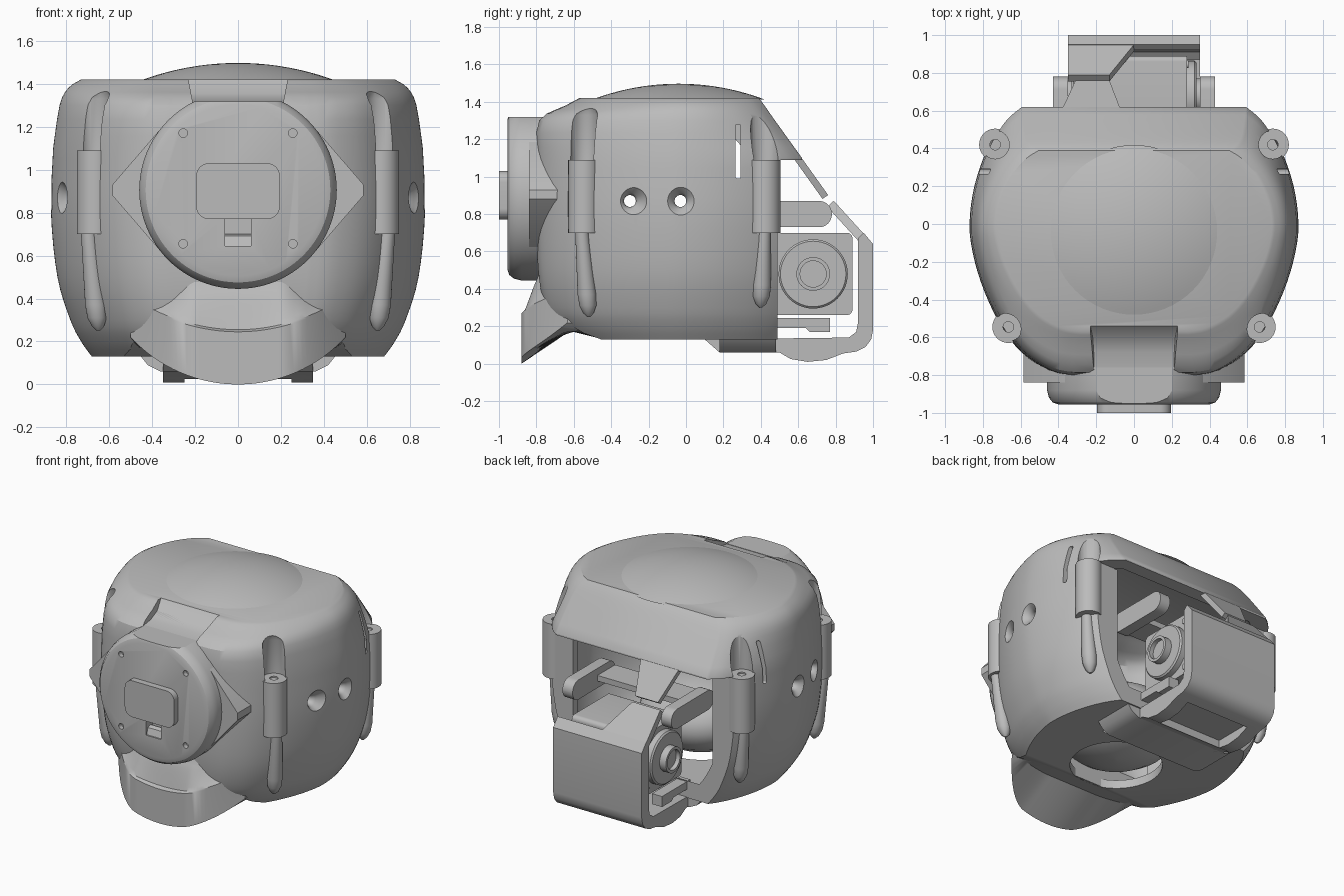
import bpy, bmesh, math
from mathutils import Vector

if "Cube" in bpy.data.objects:
    bpy.data.objects.remove(bpy.data.objects["Cube"], do_unlink=True)

grey = bpy.data.materials.new("plain_grey")
grey.use_nodes = True
grey.diffuse_color = (0.5, 0.5, 0.5, 1)
grey.node_tree.nodes["Principled BSDF"].inputs["Base Color"].default_value = (0.5, 0.5, 0.5, 1)


def select(ob):
    bpy.ops.object.select_all(action='DESELECT')
    ob.select_set(True)
    bpy.context.view_layer.objects.active = ob


def smooth(ob):
    select(ob)
    bpy.ops.object.shade_smooth_by_angle(angle=math.radians(32))


def loft(name, rings):
    """Skin closed rings and cap both ends."""
    bm = bmesh.new()
    rows = [[bm.verts.new(p) for p in ring] for ring in rings]
    n = len(rows[0])
    for a, b in zip(rows, rows[1:]):
        for i in range(n):
            j = (i + 1) % n
            bm.faces.new((a[i], a[j], b[j], b[i]))
    bm.faces.new(rows[0])
    bm.faces.new(rows[-1])
    bmesh.ops.recalc_face_normals(bm, faces=bm.faces)
    me = bpy.data.meshes.new(name)
    bm.to_mesh(me)
    bm.free()
    me.materials.append(grey)
    ob = bpy.data.objects.new(name, me)
    bpy.context.collection.objects.link(ob)
    smooth(ob)
    return ob


def place(axis, u, v, d):
    return {'x': (d, u, v), 'y': (u, d, v), 'z': (u, v, d)}[axis]


def prism(name, poly, axis, a, b):
    return loft(name, [[place(axis, u, v, d) for u, v in poly] for d in (a, b)])


def box(name, x, y, z):
    return prism(name, [(x[0], y[0]), (x[1], y[0]), (x[1], y[1]), (x[0], y[1])], 'z', *z)


def lathe(name, axis, centre, profile, n=48):
    """Rings of (radius, distance) about an axis."""
    u, v = centre
    turn = [2 * math.pi * i / n for i in range(n)]
    return loft(name, [[place(axis, u + r * math.cos(t), v + r * math.sin(t), d) for t in turn]
                       for r, d in profile])


def rounded(u0, u1, v0, v1, r, n=8):
    pts = []
    for k, (u, v) in enumerate([(u1 - r, v1 - r), (u0 + r, v1 - r), (u0 + r, v0 + r), (u1 - r, v0 + r)]):
        for i in range(n + 1):
            t = math.pi / 2 * (k + i / n)
            pts.append((u + r * math.cos(t), v + r * math.sin(t)))
    return pts


def cut(ob, *cutters):
    for c in cutters:
        c.hide_render = True
        m = ob.modifiers.new("cut", 'BOOLEAN')
        m.operation, m.solver, m.object = 'DIFFERENCE', 'EXACT', c
        select(ob)
        bpy.ops.object.modifier_apply(modifier=m.name)
        bpy.data.objects.remove(c, do_unlink=True)
    smooth(ob)


def spline(pts, steps):
    """Catmull-Rom through the points."""
    pts = [Vector(p) for p in pts]
    out = []
    for i in range(len(pts) - 1):
        p0, p1, p2, p3 = pts[max(i - 1, 0)], pts[i], pts[i + 1], pts[min(i + 2, len(pts) - 1)]
        for k in range(steps):
            t = k / steps
            out.append(p1 + 0.5 * t * (p2 - p0 + t * (2 * p0 - 5 * p1 + 4 * p2 - p3 + t * (3 * (p1 - p2) + p3 - p0))))
    return out + [pts[-1]]


# Hull: half plan outline, then (height, half width, front, back) levels
half = spline([(0.33, -0.8), (0.45, -0.775), (0.595, -0.68), (0.715, -0.52), (0.81, -0.31), (0.86, -0.12),
               (0.87, 0.02), (0.845, 0.2), (0.78, 0.39), (0.69, 0.54), (0.6, 0.62)], 4)
plan = list(half) + [Vector((-p.x, p.y)) for p in reversed(half)]
levels = spline([(0.13, 0.68, 0.63, 0.53), (0.2, 0.73, 0.7, 0.55), (0.3, 0.78, 0.755, 0.57), (0.5, 0.84, 0.79, 0.6),
                 (0.8, 0.87, 0.8, 0.62), (1.1, 0.86, 0.8, 0.62)], 4)
levels += spline([(1.1, 0.86, 0.8, 0.62), (1.3, 0.83, 0.785, 0.476), (1.38, 0.79, 0.645, 0.42),
                  (1.42, 0.73, 0.57, 0.39)], 3)[1:]


def hull(name, rows):
    return loft(name, [[(p.x * w / 0.87, p.y * (f / 0.8 if p.y < 0 else b / 0.62), z) for p in plan]
                       for z, w, f, b in rows])


body = hull("body_shell", levels)
cavity = hull("cavity", [(0.19 + (z - 0.13) * 0.88, w - 0.08, f - 0.14, b - 0.06) for z, w, f, b in levels])
brow = [(-0.53, 1.43), (-0.6, 1.355), (-0.68, 1.325), (-0.8, 1.31)]
cut(body, cavity,
    box("back_opening", (-0.9, 0.9), (0.49, 1), (0, 1.09)),
    prism("chin_undercut", [(-0.44, 0.125), (-0.55, 0.165), (-0.64, 0.22), (-0.9, 0.3), (-0.9, 0), (-0.44, 0)],
          'x', -0.9, 0.9),
    lathe("floor_opening", 'z', (0, -0.18), [(0.3, 0), (0.3, 0.3)]),
    loft("brow_recess", [[(x * (1 + (z - 1.31) * 0.9), y, z)
                          for y, z in brow + [(-1, 1.31), (-1, 1.5), (-0.53, 1.5)]] for x in (-0.21, 0.21)]))
prism("brow_recess_floor", brow[1:] + [(-0.78, 1.24), (-0.5, 1.24), (-0.5, 1.355)], 'x', -0.212, 0.212)

# Frame around the rear opening
rim = [(0.5, 0.135), (0.6, 0.3), (0.66, 0.5), (0.68, 0.8), (0.67, 1.09)]
frame = prism("rear_frame", rim + [(-x, z) for x, z in reversed(rim)], 'y', 0.44, 0.488)
cut(frame, prism("frame_opening", rounded(-0.55, 0.55, 0.18, 1.3, 0.16), 'y', 0.3, 0.7))

# Side eyelets, slots and the flutes over the posts
posts = [(0.665, -0.545, -0.52, 0.65, 0.25), (0.735, 0.42, 0.4, 0.705, 0.3)]
for s in (-1, 1):
    for y, x in ((-0.3, 0.815), (-0.03, 0.867)):
        cut(body, lathe("eyelet", 'x', (y, 0.87), [(0.03, s * (x - 0.25)), (0.032, s * (x - 0.05)),
                                                   (0.045, s * (x - 0.025)), (0.075, s * (x + 0.003)),
                                                   (0.1, s * (x + 0.04))], 32))
    cut(body, prism("slot", rounded(0.265, 0.292, 0.99, 1.28, 0.01), 'x', s * 0.68, s * 0.95))
    for x, y, ry, rx, low in posts:
        cut(body, lathe("flute", 'z', (s * x, y), [(0.075, 1.08), (0.075, 1.33), (0.055, 1.385), (0.02, 1.41)], 24))

# Screw posts with rounded rods below them
for s, side in ((-1, "right"), (1, "left")):
    for (x, y, ry, rx, low), end in zip(posts, ("front", "rear")):
        post = lathe(f"{end}_{side}_post", 'z', (s * x, y), [(0.085, 0.7), (0.085, 1.09)], 32)
        cut(post, lathe("screw_hole", 'z', (s * x, y), [(0.028, 0.9), (0.028, 1.2)], 20))
        rod = [(0.008, low), (0.028, low + 0.02), (0.045, low + 0.06), (0.05, low + 0.12), (0.035, 0.72)]
        lean = [(s * (rx + 0.1 * (z - low)), ry - 0.08 * (z - low) * (1 if end == "front" else -0.5)) for r, z in rod]
        loft(f"{end}_{side}_rod", [[(u + r * math.cos(k * math.pi / 12), v + r * math.sin(k * math.pi / 12), z)
                                    for k in range(24)] for (r, z), (u, v) in zip(rod, lean)])

# Shallow dome on the roof and rounded core behind the floor opening
R = 1.3
lathe("roof_dome", 'z', (0, -0.04),
      [(R * math.sin(a * 0.036), 1.497 - R * (1 - math.cos(a * 0.036))) for a in [0.05] + list(range(1, 11))], 64)
lathe("inner_core", 'z', (0, -0.18),
      [(0.41 * math.sin(t), 0.42 - 0.25 * math.cos(t)) for t in [0.02 + k * 0.31 for k in range(11)]])

# Flared chin with a round lower lip and a curved ledge
sections = []
for i in range(-25, 26):
    x = i * 0.02
    d = 0.34 * max(0, (abs(x) - 0.2) / 0.32) ** 1.6
    low = 0.68 - math.sqrt(0.68 ** 2 - x * x)
    ledge = max(0.245 + 0.6 * x * x, low + 0.02)
    step = 0.03 * max(0, 1 - (x / 0.3) ** 2)
    yz = spline([(-0.75 + d, 0.6), (-0.79 + d, 0.47), (-0.815 + 0.95 * d, 0.4 + 0.05 * abs(x)),
                 (-0.88 + step + 0.85 * d, ledge + 0.01)], 4)
    yz = [tuple(p) for p in yz] + [(-0.88 + 0.85 * d, ledge), (-0.88 + 0.8 * d, low),
                                   (-0.62 + 0.2 * d, max(0.175, low - 0.01)),
                                   (-0.46, max(0.135, low - 0.03)), (-0.46, 0.3)]
    sections.append([(x, y, z) for y, z in yz])
loft("chin", sections)

# Face disc on its diamond mount
wing = [(0.585, 0.88), (0.585, 0.93), (0.365, 1.185), (0.12, 1.3)]
outline = wing + [(-x, z) for x, z in reversed(wing)] + [(-0.365, 0.625), (-0.12, 0.47), (0.12, 0.47), (0.365, 0.625)]
prism("face_mount", outline, 'y', -0.84, -0.65)
disc = lathe("face_disc", 'y', (0, 0.905), [(0.46, -0.76), (0.46, -0.88), (0.45, -0.92), (0.43, -0.945), (0.4, -0.955)], 96)
cut(disc, box("flat_top", (-1, 1), (-1, 0), (1.318, 2)),
    box("connector_notch", (-0.06, 0.06), (-1.1, -0.88), (0.645, 0.78)))
for x in (-0.255, 0.255):
    for z in (0.655, 1.17):
        cut(disc, lathe("disc_hole", 'y', (x, z), [(0.02, -1), (0.02, -0.92)], 20))
prism("sensor_block", rounded(-0.195, 0.195, 0.77, 1.03, 0.06), 'y', -1, -0.94)
prism("connector_lip", [(-0.945, 0.645), (-0.9, 0.645), (-0.9, 0.7), (-0.93, 0.69)], 'x', -0.06, 0.06)

# Tongue continuing the rear slope
tongue = [(-0.4, 0.58), (-0.06, 0.58), (-0.08, 0.63), (-0.13, 0.76), (-0.31, 0.76), (-0.37, 0.63)]


def slope(y):
    return 1.42 - (y - 0.39) * 1.4


loft("rear_tongue", [[(x, y - k, slope(y) - k * 0.7) for x, y in tongue] for k in (0, 0.03)])

# Rear bracket: a strap seen from the side, with a pocket under it
strap = [(0.1, 0.13), (0.18, 0.06), (0.5, 0.06), (0.56, 0.025), (0.65, 0.01), (0.75, 0.02), (0.84, 0.055),
         (0.91, 0.065), (0.96, 0.09), (0.99, 0.13), (1, 0.18), (1, 0.64), (0.95, 0.7), (0.92, 0.67),
         (0.92, 0.22), (0.91, 0.17), (0.87, 0.14)]
bracket = prism("rear_bracket", strap, 'x', -0.35, 0.35)
cut(bracket, box("pocket", (-0.25, 0.25), (0.56, 0.84), (-0.1, 0.08)))
foot = [(0.36, 0.06), (0.42, 0.09), (0.46, 0.14)]
prism("bracket_foot", foot + [(-x, z) for x, z in reversed(foot)], 'y', 0.18, 0.48)
visor = [(-0.35, 0.79), (-0.13, 0.79), (0, 0.95), (0.02, 1), (-0.35, 1)]
loft("bracket_visor", [[(x, y - k, 0.64 + (1 - y) * 1.1 - k * 0.9) for x, y in visor] for k in (0, 0.035)])

# Servo with its hubs, arms and levers
prism("servo_case", rounded(0.45, 0.89, 0.26, 0.7, 0.03), 'x', -0.28, 0.28)
box("arm_crossbar", (-0.36, 0.36), (0.3, 0.5), (0.78, 0.82))
for s, side in ((-1, "right"), (1, "left")):
    lathe(f"{side}_hub", 'x', (0.68, 0.48), [(0.185, s * 0.2), (0.185, s * 0.32), (0.175, s * 0.33)])
    hub = lathe(f"{side}_hub_cap", 'x', (0.68, 0.48), [(0.09, s * 0.3), (0.09, s * 0.38)], 32)
    cut(hub, lathe("hub_bore", 'x', (0.68, 0.48), [(0.07, s * 0.35), (0.07, s * 0.5)], 32))
    for z in (0.31, 0.65):
        lathe(f"{side}_case_screw", 'x', (0.845, z), [(0.02, s * 0.27), (0.02, s * 0.288)], 20)
    prism(f"{side}_arm", rounded(0.3, 0.78, 0.73, 0.87, 0.068), 'x', s * 0.35, s * 0.43)
    prism(f"{side}_lever", [(0.45, 0.19), (0.64, 0.19), (0.66, 0.17), (0.77, 0.17), (0.77, 0.245), (0.45, 0.245)],
          'x', s * 0.27, s * 0.35)
